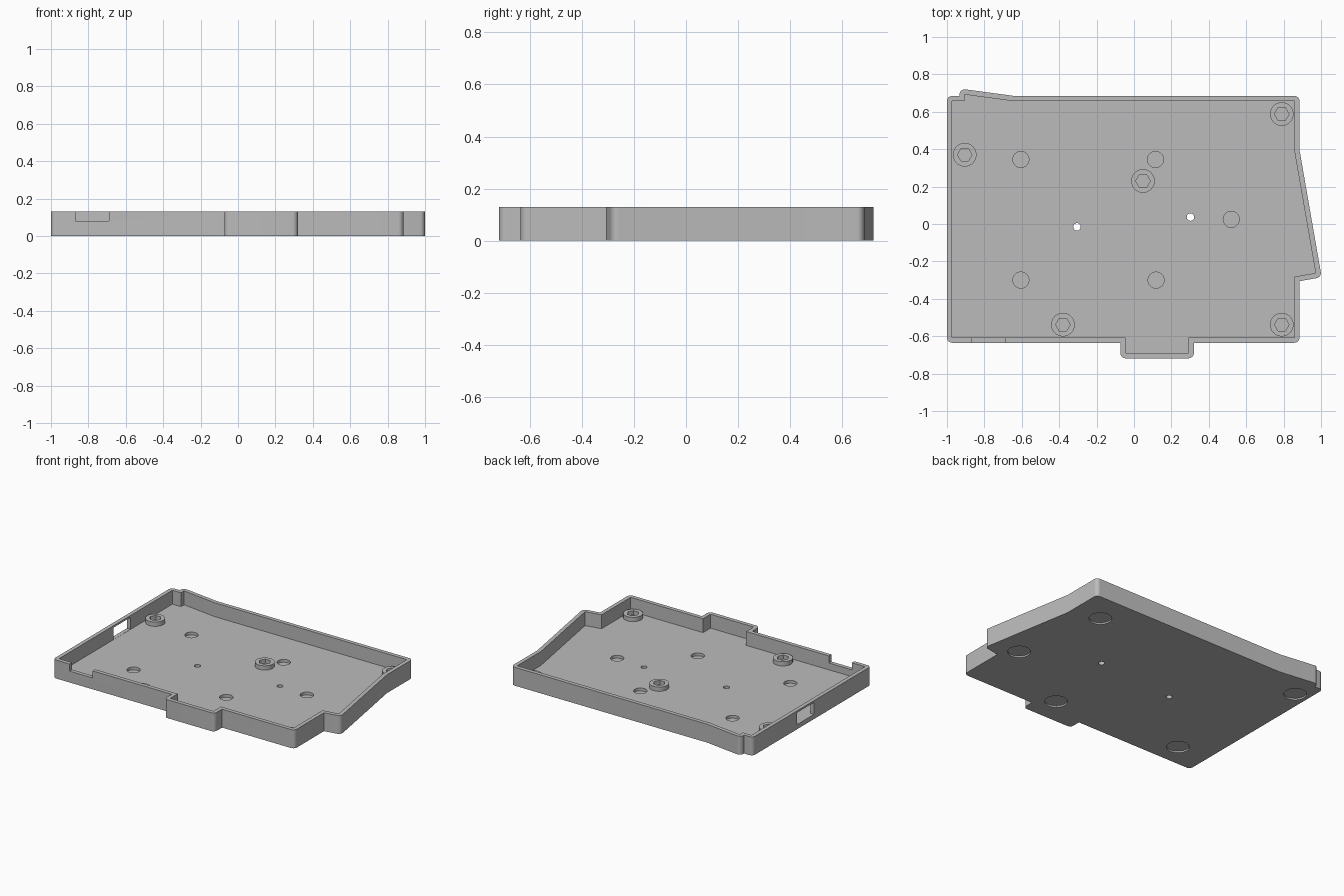
import bpy, bmesh, math
from mathutils import Vector

if "Cube" in bpy.data.objects:
    bpy.data.objects.remove(bpy.data.objects["Cube"])

HEIGHT, FLOOR, WALL = 0.13, 0.032, 0.028

grey = bpy.data.materials.new("plain grey")
grey.diffuse_color = (0.5, 0.5, 0.5, 1)
grey.use_nodes = True
grey.node_tree.nodes["Principled BSDF"].inputs["Base Color"].default_value = grey.diffuse_color


def prism(name, pts, z0, z1):
    """Closed upright prism from a counter-clockwise outline."""
    bm = bmesh.new()
    face = bm.faces.new([bm.verts.new((p[0], p[1], z0)) for p in pts])
    top = bmesh.ops.extrude_face_region(bm, geom=[face])["geom"]
    bmesh.ops.translate(bm, vec=(0, 0, z1 - z0),
                        verts=[g for g in top if isinstance(g, bmesh.types.BMVert)])
    bmesh.ops.recalc_face_normals(bm, faces=bm.faces)
    me = bpy.data.meshes.new(name)
    bm.to_mesh(me)
    bm.free()
    me.materials.append(grey)
    ob = bpy.data.objects.new(name, me)
    bpy.context.collection.objects.link(ob)
    return ob


def disc(x, y, r, n=40):
    return [(x + r * math.cos(2 * math.pi * i / n),
             y + r * math.sin(2 * math.pi * i / n)) for i in range(n)]


def rect(x0, x1, y0, y1):
    return [(x0, y0), (x1, y0), (x1, y1), (x0, y1)]


def offset(pts, t, steps=8):
    """Grow an outline: convex corners become arcs, concave ones stay sharp."""
    out = []
    for i, p in enumerate(pts):
        p = Vector(p)
        d0 = (p - Vector(pts[i - 1])).normalized()
        d1 = (Vector(pts[(i + 1) % len(pts)]) - p).normalized()
        n0, n1 = Vector((d0.y, -d0.x)), Vector((d1.y, -d1.x))
        turn = math.atan2(d0.x * d1.y - d0.y * d1.x, d0.dot(d1))
        if turn > 0.3:
            a = math.atan2(n0.y, n0.x)
            out += [(p.x + t * math.cos(a + turn * k / steps),
                     p.y + t * math.sin(a + turn * k / steps)) for k in range(steps + 1)]
        else:
            m = p + (n0 + n1) * (t / (1 + n0.dot(n1)))
            out.append((m.x, m.y))
    return out


def cut(ob, pts, z0, z1):
    """Subtract a prism and remove the cutter."""
    tool = prism("cutter", pts, z0, z1)
    tool.hide_render = True
    mod = ob.modifiers.new("cut", "BOOLEAN")
    mod.operation, mod.solver, mod.object = "DIFFERENCE", "EXACT", tool
    bpy.context.view_layer.objects.active = ob
    bpy.ops.object.modifier_apply(modifier=mod.name)
    bpy.data.objects.remove(tool)


def smooth(ob):
    bpy.ops.object.select_all(action="DESELECT")
    ob.select_set(True)
    bpy.context.view_layer.objects.active = ob
    bpy.ops.object.shade_smooth_by_angle(angle=math.radians(30))


# Tray: outer shell with the cavity removed
inner = [(-0.972, -0.607), (-0.045, -0.607), (-0.045, -0.69), (0.292, -0.69),
         (0.292, -0.607), (0.857, -0.607), (0.857, -0.282), (0.971, -0.262),
         (0.857, 0.393), (0.857, 0.657), (-0.645, 0.657), (-0.905, 0.692),
         (-0.905, 0.657), (-0.972, 0.657)]
tray = prism("tray", offset(inner, WALL), 0, HEIGHT)
cut(tray, inner, FLOOR, HEIGHT + 0.1)

# Notch in the front wall and window in the left wall
cut(tray, rect(-0.87, -0.69, -0.7, -0.6), 0.08, HEIGHT + 0.1)
cut(tray, rect(-1.1, -0.96, 0.0, 0.19), FLOOR + 0.001, 0.117)

# Blind round pockets in the floor
for x, y in [(-0.605, 0.345), (0.115, 0.345), (0.52, 0.025), (-0.605, -0.3), (0.118, -0.3)]:
    cut(tray, disc(x, y, 0.043), 0.012, FLOOR + 0.02)

# Small through holes
for x, y in [(-0.305, -0.015), (0.302, 0.037)]:
    cut(tray, disc(x, y, 0.02, 24), -0.1, FLOOR + 0.1)

# Foot recesses underneath
for x, y in [(0.675, 0.47), (0.80, -0.19), (0.21, -0.525), (-0.76, -0.47), (-0.90, 0.53)]:
    cut(tray, disc(x, y, 0.073), -0.1, 0.011)
smooth(tray)

# Raised bosses with hexagonal sockets
for i, (x, y) in enumerate([(-0.905, 0.37), (0.048, 0.23), (0.79, 0.588),
                            (-0.38, -0.538), (0.79, -0.538)]):
    boss = prism(f"boss_{i + 1}", disc(x, y, 0.063), FLOOR - 0.005, 0.062)
    cut(boss, disc(x, y, 0.039, 6), FLOOR + 0.001, 0.1)
    smooth(boss)
